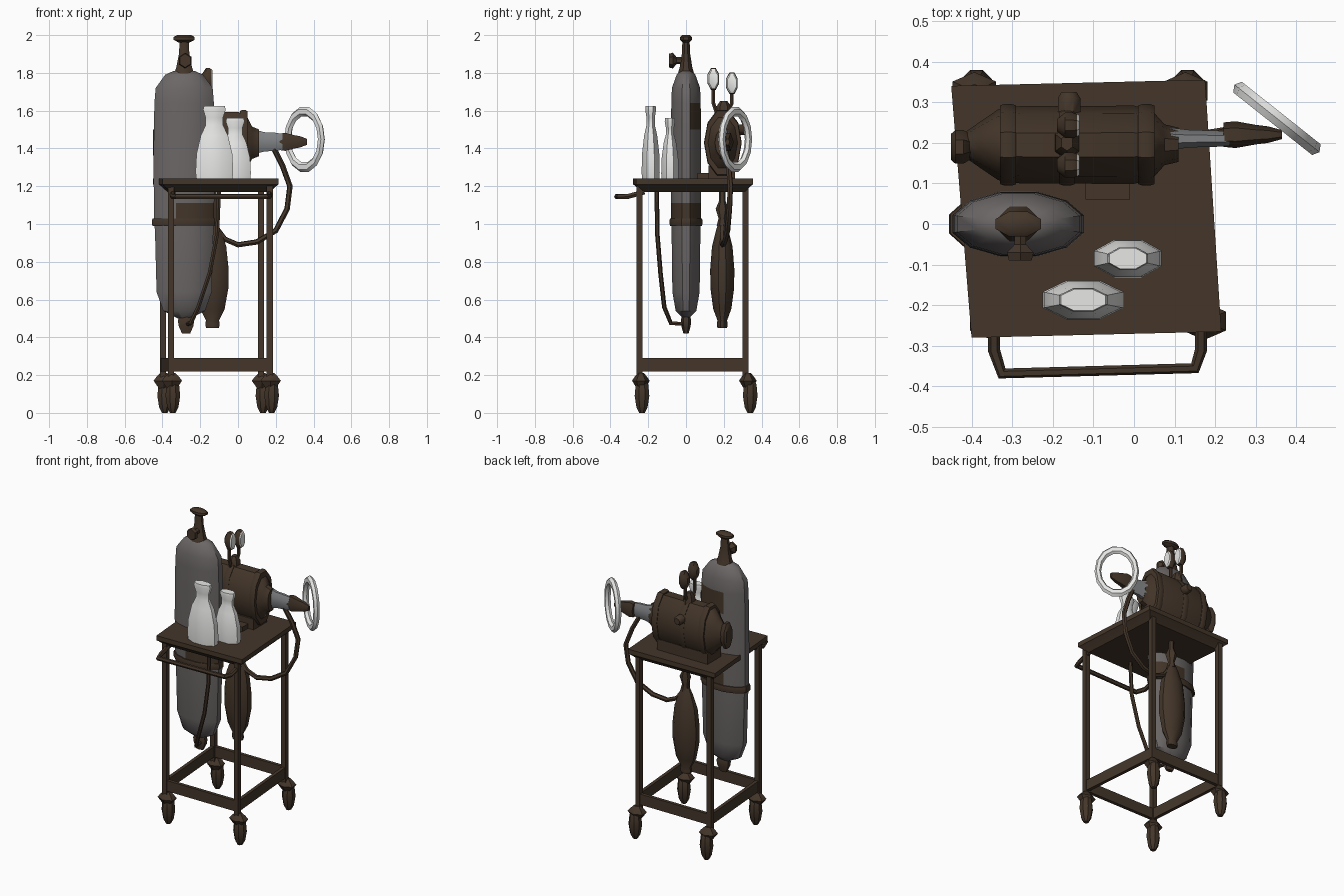
import bpy
import bmesh
from math import cos, sin, pi, radians
from mathutils import Matrix, Vector, Euler

default_cube = bpy.data.objects.get("Cube")
if default_cube:
    bpy.data.objects.remove(default_cube, do_unlink=True)


def make_material(name, colour):
    material = bpy.data.materials.new(name)
    material.use_nodes = True
    material.diffuse_color = (*colour, 1)
    shader = next(n for n in material.node_tree.nodes if n.type == "BSDF_PRINCIPLED")
    shader.inputs["Base Color"].default_value = (*colour, 1)
    shader.inputs["Roughness"].default_value = 0.8
    return material


BROWN = make_material("dark brown", (0.058, 0.037, 0.023))
GREY = make_material("cylinder grey", (0.15, 0.135, 0.135))
STEEL = make_material("pale steel", (0.22, 0.23, 0.24))
WHITE = make_material("white", (0.82, 0.82, 0.81))


def finish(obj, material, angle=40):
    """Give the object its colour and soft shading with kept edges."""
    obj.data.materials.append(material)
    bpy.ops.object.select_all(action="DESELECT")
    obj.select_set(True)
    bpy.context.view_layer.objects.active = obj
    bpy.ops.object.shade_smooth_by_angle(angle=radians(angle))
    return obj


def loft(name, rings, material, angle=40):
    """Skin a closed solid through equal rings of points."""
    bm = bmesh.new()
    loops = [[bm.verts.new(p) for p in ring] for ring in rings]
    count = len(loops[0])
    for low, high in zip(loops, loops[1:]):
        for i in range(count):
            j = (i + 1) % count
            bm.faces.new((low[i], low[j], high[j], high[i]))
    bm.faces.new(loops[0][::-1])
    bm.faces.new(loops[-1])
    bmesh.ops.recalc_face_normals(bm, faces=bm.faces)
    mesh = bpy.data.meshes.new(name)
    bm.to_mesh(mesh)
    bm.free()
    obj = bpy.data.objects.new(name, mesh)
    bpy.context.collection.objects.link(obj)
    return finish(obj, material, angle)


def lathe(name, profile, loc, scale=(1, 1), sides=8, turn=(0, 0, 0), material=BROWN):
    """Turn a (radius, height) profile into an oval solid."""
    place = Matrix.Translation(loc) @ Euler(turn).to_matrix().to_4x4()
    steps = [2 * pi * (i + 0.5) / sides for i in range(sides)]
    rings = [[place @ Vector((r * cos(a) * scale[0], r * sin(a) * scale[1], h))
              for a in steps] for r, h in profile]
    return loft(name, rings, material)


def tube(name, points, radius, material=BROWN):
    """Bend a round tube along a path."""
    curve = bpy.data.curves.new(name, "CURVE")
    curve.dimensions = "3D"
    curve.bevel_depth = radius
    curve.bevel_resolution = 1
    curve.use_fill_caps = True
    spline = curve.splines.new("POLY")
    spline.points.add(len(points) - 1)
    for target, point in zip(spline.points, points):
        target.co = (*point, 1)
    obj = bpy.data.objects.new(name, curve)
    bpy.context.collection.objects.link(obj)
    bpy.ops.object.select_all(action="DESELECT")
    obj.select_set(True)
    bpy.context.view_layer.objects.active = obj
    bpy.ops.object.convert(target="MESH")
    return finish(bpy.context.object, material)


def bar(name, start, end, low, high, thick):
    """Upright flat bar between two floor positions."""
    a, b = Vector((*start, 0)), Vector((*end, 0))
    side = (b - a).normalized().cross(Vector((0, 0, 1))) * thick / 2
    foot = [a - side, b - side, b + side, a + side]
    return loft(name, [[p + Vector((0, 0, z)) for p in foot] for z in (low, high)], BROWN)


ALONG_X = (0, pi / 2, 0)

# Table top, slightly skewed, with a tapered rim underneath
corners = [(-0.40, -0.28), (0.215, -0.265), (0.175, 0.355), (-0.45, 0.34)]
middle = (-0.11, 0.035)
loft("table_top", [[(middle[0] + (x - middle[0]) * s, middle[1] + (y - middle[1]) * s, z)
                    for x, y in corners]
                   for s, z in ((0.86, 1.17), (0.96, 1.2), (1, 1.21), (1, 1.24))], BROWN)

# Legs, casters and lower rails
legs = {"front_right": (-0.355, -0.245), "front_left": (0.168, -0.245),
        "back_left": (0.122, 0.315), "back_right": (-0.398, 0.315)}
for place, (x, y) in legs.items():
    bar(place + "_leg", (x - 0.016, y), (x + 0.016, y), 0.19, 1.2, 0.032)
    drift = 0.012 if y < 0 else 0.025
    lathe(place + "_caster_collar", [(0.03, 0.13), (0.062, 0.17), (0.045, 0.19), (0.022, 0.21)],
          (x + 0.005, y + drift / 2, 0), (1, 0.75), 6)
    lathe(place + "_caster_wheel", [(0.016, 0), (0.032, 0.03), (0.042, 0.09), (0.036, 0.15), (0.02, 0.18)],
          (x + 0.01, y + drift, 0), sides=8)
spots = list(legs.values())
for i, place in enumerate(("front", "left", "back", "right")):
    bar(place + "_rail", spots[i], spots[(i + 1) % 4], 0.22, 0.29, 0.022)

# Push handle at the front
tube("push_handle", [(-0.345, -0.22, 1.17), (-0.345, -0.31, 1.145), (-0.325, -0.368, 1.145),
                     (0.15, -0.355, 1.145), (0.165, -0.31, 1.145), (0.165, -0.22, 1.17)], 0.015)

# Tall oval gas cylinder with stained patches
tank = lathe("gas_cylinder",
             [(0.2, 0.5), (0.68, 0.54), (0.9, 0.64), (0.95, 0.95), (0.98, 1.03), (0.98, 1.11),
              (1, 1.25), (0.99, 1.5), (0.97, 1.64), (0.93, 1.72), (0.62, 1.79), (0.35, 1.81)],
             (-0.285, 0, 0), (0.168, 0.083), 12, material=GREY)
tank.data.materials.append(BROWN)
for face in tank.data.polygons:
    x, y, z = face.center
    low_stain = 1.03 < z < 1.11 and x > -0.3
    high_stain = 1.5 < z < 1.64 and y > 0.03 and x > -0.3
    face.material_index = int(low_stain or high_stain)
lathe("cylinder_strap", [(1, 0.99), (1.02, 1), (1.02, 1.02), (1, 1.03)],
      (-0.288, 0, 0), (0.17, 0.088), 12)
lathe("cylinder_neck", [(0.06, 1.79), (0.045, 1.83), (0.03, 1.9), (0.025, 1.98)],
      (-0.285, 0, 0), (1, 0.8))
lathe("cylinder_knob", [(0.03, 1.96), (0.06, 1.975), (0.06, 1.99), (0.04, 2)],
      (-0.285, 0, 0), (1, 0.55))
lathe("neck_valve", [(0.02, 0), (0.018, 0.05), (0.042, 0.07), (0.036, 0.09)],
      (-0.28, 0, 1.865), (0.9, 1), 6, (pi / 2, 0, 0))
lathe("bottom_valve", [(0.025, 0.42), (0.045, 0.46), (0.05, 0.49), (0.03, 0.53)],
      (-0.275, 0, 0), (1, 0.55), 6)

# Horizontal machine body with bands, end pieces and base
lathe("machine_body", [(0.05, -0.42), (0.1, -0.38), (0.155, -0.335), (0.17, -0.28), (0.172, 0),
                       (0.15, 0.045), (0.09, 0.075), (0.075, 0.11)],
      (0, 0.195, 1.43), (1, 0.56), 10, ALONG_X)
for place, x in (("right", -0.33), ("middle", -0.185), ("left", 0.01)):
    lathe(place + "_machine_band", [(0.176, 0), (0.182, 0.01), (0.182, 0.03), (0.176, 0.04)],
          (x, 0.195, 1.43), (1, 0.55), 10, ALONG_X)
lathe("machine_end_flange", [(0.07, -0.45), (0.09, -0.44), (0.09, -0.42), (0.05, -0.39)],
      (0, 0.19, 1.43), (1, 0.5), 8, ALONG_X)
bar("machine_base", (-0.34, 0.19), (0.03, 0.19), 1.235, 1.31, 0.14)
bar("base_foot", (-0.12, 0.095), (-0.01, 0.095), 1.235, 1.27, 0.07)
lathe("side_port", [(0.03, 0), (0.03, 0.04), (0.02, 0.055)], (-0.16, 0.27, 1.5),
      turn=(-pi / 2, 0, 0))

# Outlet pipe and its hand piece
lathe("outlet_pipe", [(0.07, 0.09), (0.055, 0.14), (0.052, 0.2), (0.045, 0.235)],
      (0, 0.21, 1.435), (1, 0.42), 8, ALONG_X, STEEL)
lathe("hand_piece", [(0.05, 0.22), (0.055, 0.25), (0.04, 0.3), (0.034, 0.33), (0.018, 0.365)],
      (0, 0.22, 1.435), (1, 0.6), 6, ALONG_X)

# Pale oval ring standing at an angle
bpy.ops.mesh.primitive_torus_add(major_segments=14, minor_segments=6, major_radius=0.15,
                                 minor_radius=0.026, location=(0.352, 0.26, 1.448),
                                 rotation=(pi / 2, 0, -0.67))
ring = bpy.context.object
ring.name = "oval_ring"
ring.scale = (0.76, 1, 0.75)
finish(ring, WHITE)

# Two round gauges with white dials
for place, y, z in (("front", 0.145, 1.768), ("back", 0.243, 1.745)):
    foot = 0.165 + (y - 0.145) * 0.5
    tube(place + "_gauge_stem", [(-0.165, foot, 1.58), (-0.165, y, 1.64), (-0.165, y, z - 0.04)], 0.011)
    lathe(place + "_gauge", [(0.03, -0.025), (0.062, -0.005), (0.062, 0.015), (0.055, 0.025)],
          (-0.165, y, z), (1, 0.54), 8, ALONG_X)
    lathe(place + "_gauge_dial", [(0.056, 0), (0.048, 0.006)],
          (-0.14, y, z), (1, 0.54), 8, ALONG_X, WHITE)
lathe("gauge_mount", [(0.045, 1.57), (0.04, 1.62), (0.02, 1.65)], (-0.165, 0.2, 0), (0.8, 1), 6)

# White bottles with pinched necks
bottle = [(0.95, 0), (1, 0.1), (0.95, 0.35), (0.72, 0.6), (0.46, 0.74), (0.46, 0.84),
          (0.6, 0.95), (0.55, 1)]
for name, loc, tall, wide, deep in (("large_bottle", (-0.125, -0.187, 1.235), 0.39, 0.108, 0.052),
                                    ("small_bottle", (-0.015, -0.085, 1.235), 0.325, 0.09, 0.05)):
    lathe(name, [(r, h * tall) for r, h in bottle], loc, (wide, deep), 8, material=WHITE)

# Hanging breathing bag
lathe("breathing_bag", [(0.4, 0.45), (0.45, 0.47), (0.4, 0.49), (0.75, 0.55), (0.98, 0.66),
                        (1, 0.76), (0.85, 0.88), (0.5, 0.97), (0.28, 1.01)],
      (-0.135, 0.192, 0), (0.09, 0.064), 10)
lathe("bag_neck", [(0.03, 0.99), (0.02, 1.03), (0.035, 1.08), (0.018, 1.12), (0.018, 1.2)],
      (-0.13, 0.192, 0), sides=6)

# Hoses
tube("cylinder_hose", [(-0.27, 0, 0.47), (-0.25, -0.08, 0.475), (-0.21, -0.115, 0.56),
                       (-0.15, -0.135, 0.74), (-0.11, -0.152, 0.95), (-0.1, -0.155, 1.19)], 0.012)
tube("outlet_hose", [(0.19, 0.21, 1.4), (0.235, 0.225, 1.31), (0.275, 0.235, 1.2),
                     (0.26, 0.23, 1.08), (0.2, 0.22, 0.965), (0.1, 0.205, 0.905),
                     (0, 0.195, 0.89), (-0.07, 0.192, 0.92), (-0.13, 0.192, 1.0)], 0.015)
